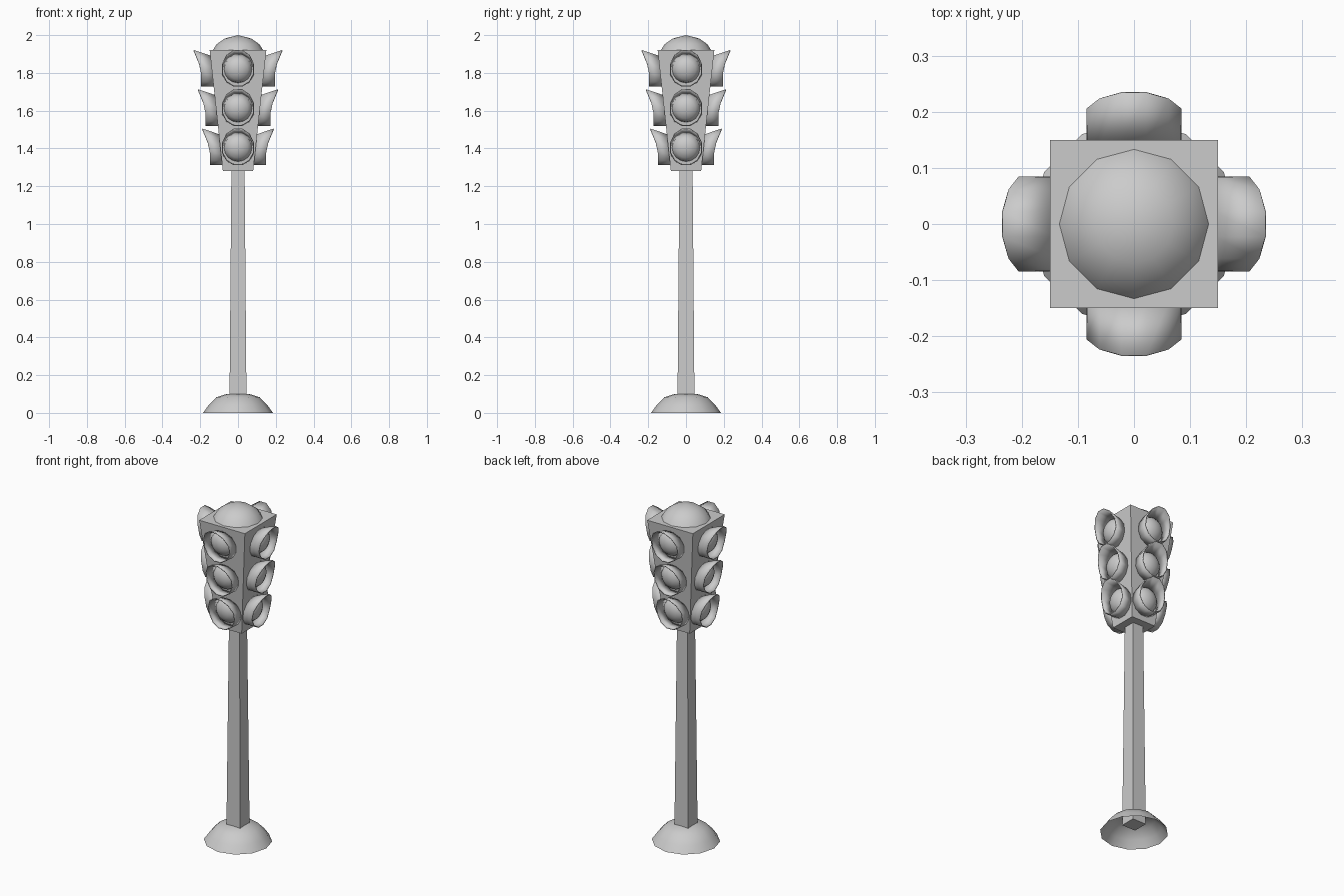
import bpy, bmesh, math
from math import sin, cos, pi

if "Cube" in bpy.data.objects:
    bpy.data.objects.remove(bpy.data.objects["Cube"])

Z0, Z1, W0, W1 = 1.28, 1.92, 0.08, 0.15      # head bottom/top heights and half widths


def make(name, verts, faces, smooth=True):
    me = bpy.data.meshes.new(name)
    me.from_pydata(verts, [], faces)
    bm = bmesh.new()
    bm.from_mesh(me)
    bmesh.ops.recalc_face_normals(bm, faces=bm.faces[:])
    bm.to_mesh(me)
    bm.free()
    me.polygons.foreach_set("use_smooth", [smooth] * len(me.polygons))
    ob = bpy.data.objects.new(name, me)
    bpy.context.collection.objects.link(ob)
    return ob


def bridge(n, a, b):
    return [(a + i, a + (i + 1) % n, b + (i + 1) % n, b + i) for i in range(n)]


def dome(name, rings, tip, z, n=12):
    """Open-bottomed cap from (radius, height) rings and a tip height."""
    verts = [(r * cos(2 * pi * i / n), r * sin(2 * pi * i / n), z + h)
             for r, h in rings for i in range(n)]
    faces = []
    for k in range(len(rings) - 1):
        faces += bridge(n, k * n, (k + 1) * n)
    top = len(verts)
    verts.append((0, 0, z + tip))
    faces += [(top - n + i, top - n + (i + 1) % n, top) for i in range(n)]
    return make(name, verts, faces)


def taper_box(name, z0, w0, z1, w1, smooth):
    verts = [(x * w, y * w, z) for z, w in ((z0, w0), (z1, w1))
             for x, y in ((-1, -1), (1, -1), (1, 1), (-1, 1))]
    return make(name, verts, [(3, 2, 1, 0), (4, 5, 6, 7)] + bridge(4, 0, 4), smooth)


def face_depth(z):
    return W0 + (W1 - W0) * (z - Z0) / (Z1 - Z0)


# base, post, head and cap
dome("base", [(0.185, 0), (0.155, 0.042), (0.115, 0.083), (0.06, 0.1)], 0.105, 0)
taper_box("post", 0.05, 0.045, 1.29, 0.035, False)
taper_box("signal_head", Z0, W0, Z1, W1, False)
dome("cap", [(0.133, 0), (0.113, 0.032), (0.07, 0.062)], 0.08, Z1)


def visor(name, zc, n=12):
    """Flared hood with its front edge reaching furthest at the top."""
    shift = face_depth(zc) - face_depth(1.82)
    back, front = [], []
    for i in range(n):
        a = 2 * pi * (i + 0.5) / n
        c, s = cos(a), sin(a)
        zb = zc - 0.011 + 0.084 * s
        back.append((0.086 * c, -(face_depth(zb) - 0.004), zb))
        zf = zc + (0.105 if s > 0 else 0.096) * s
        front.append((0.088 * c, -(0.195 + 0.04 * max(s, 0) + shift), zf))
    ob = make(name, back + front, bridge(n, 0, n))
    mod = ob.modifiers.new("thickness", "SOLIDIFY")
    mod.thickness = 0.005
    mod.offset = -1
    return ob


# three lights with visors on each of the four faces
for side in range(4):
    for k, label in enumerate(("top", "middle", "bottom")):
        zc = 1.82 - 0.208 * k
        lens = dome(f"lens_{label}_{side}",
                    [(0.074 * cos(t), 0.05 * sin(t)) for t in (0, 0.4, 0.8, 1.2)],
                    0.05, 0, 16)
        tilt = math.atan((W1 - W0) / (Z1 - Z0))
        lens.rotation_euler = (pi / 2 + tilt, 0, side * pi / 2)
        d = face_depth(zc) - 0.001
        lens.location = (d * sin(side * pi / 2), -d * cos(side * pi / 2), zc)
        hood = visor(f"visor_{label}_{side}", zc)
        hood.rotation_euler.z = side * pi / 2
